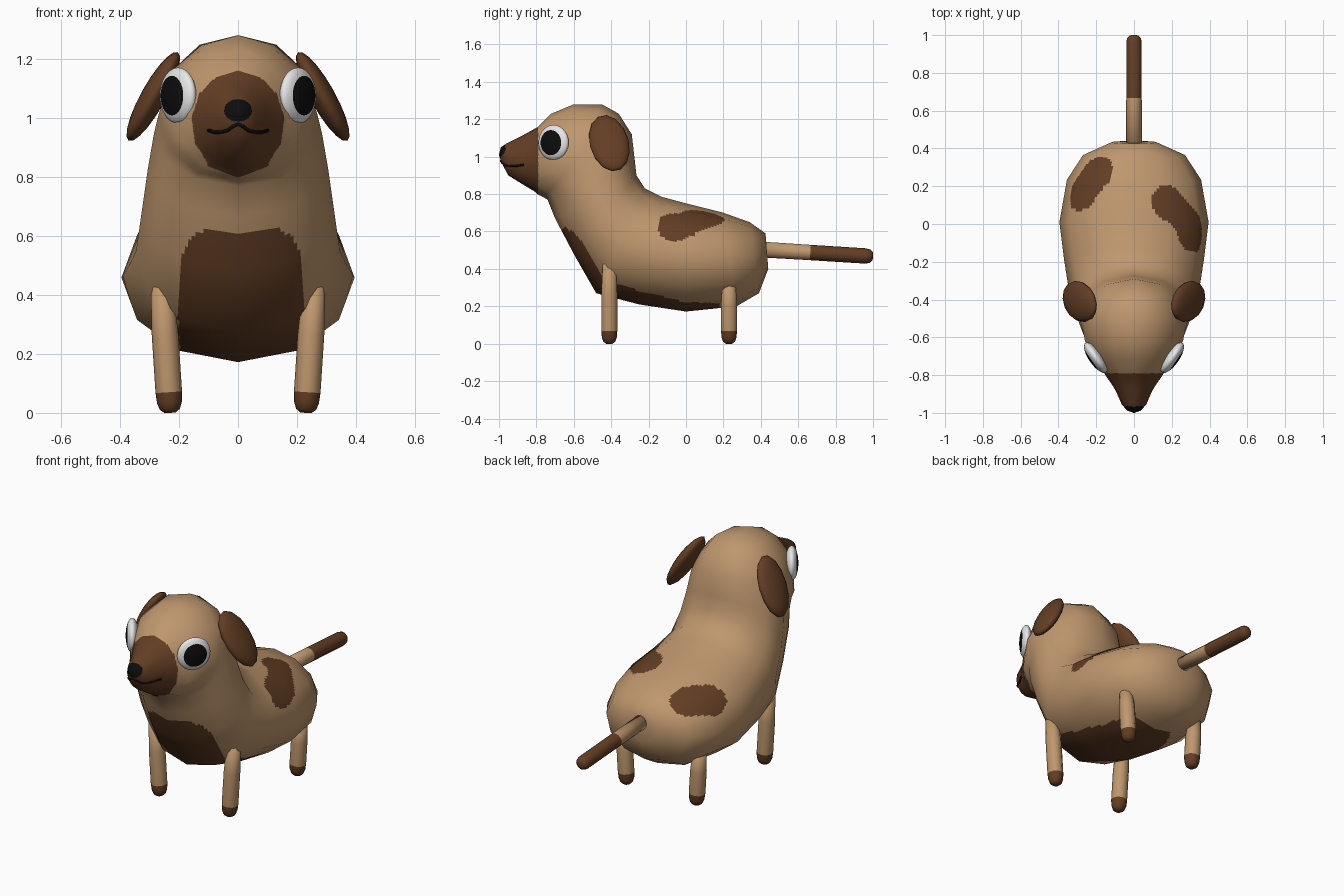
import bpy, bmesh, math
from mathutils import Vector, Matrix
from mathutils.bvhtree import BVHTree
from mathutils.geometry import intersect_point_line

if "Cube" in bpy.data.objects:
    bpy.data.objects.remove(bpy.data.objects["Cube"])


def material(name, rgb):
    m = bpy.data.materials.new(name)
    m.diffuse_color = (*rgb, 1)
    m.use_nodes = True
    m.node_tree.nodes["Principled BSDF"].inputs["Base Color"].default_value = m.diffuse_color
    return m


TAN = material("tan fur", (0.52, 0.31, 0.155))
BROWN = material("brown fur", (0.125, 0.048, 0.018))
BLACK = material("black", (0.004, 0.004, 0.004))
WHITE = material("eye white", (0.85, 0.85, 0.85))


def make_object(name, verts, faces, mats, indices=None):
    me = bpy.data.meshes.new(name)
    me.from_pydata([tuple(v) for v in verts], [], faces)
    bm = bmesh.new()
    bm.from_mesh(me)
    bmesh.ops.recalc_face_normals(bm, faces=bm.faces)
    bm.to_mesh(me)
    bm.free()
    for m in mats:
        me.materials.append(m)
    for k, p in enumerate(me.polygons):
        p.use_smooth = True
        if indices:
            p.material_index = indices[k]
    ob = bpy.data.objects.new(name, me)
    bpy.context.collection.objects.link(ob)
    return ob


def grid_faces(rows, cols):
    """Quads round a closed tube, with both ends capped."""
    f = [(i * cols + j, i * cols + (j + 1) % cols,
          (i + 1) * cols + (j + 1) % cols, (i + 1) * cols + j)
         for i in range(rows - 1) for j in range(cols)]
    last = (rows - 1) * cols
    return f + [tuple(range(cols))[::-1], tuple(range(last, last + cols))]


def tube(name, points, radii, mats, rule=lambda c: 0, sides=10):
    pts = [Vector(p) for p in points]
    verts = []
    for k, p in enumerate(pts):
        t = pts[min(k + 1, len(pts) - 1)] - pts[max(k - 1, 0)]
        q = Vector((0, 0, 1)).rotation_difference(t)
        for j in range(sides):
            a = math.tau * j / sides
            verts.append(p + q @ Vector((math.cos(a), math.sin(a), 0)) * radii[k])
    faces = grid_faces(len(pts), sides)
    idx = [rule(sum((verts[v] for v in f), Vector()) / len(f)) for f in faces]
    return make_object(name, verts, faces, mats, idx)


# Body, head and muzzle: rings of (top y, top z, bottom y, bottom z, half width)
RINGS = [
    (.432, .505, .432, .495, .005), (.425, .59, .44, .40, .12),
    (.34, .65, .39, .27, .27), (.20, .70, .27, .20, .355),
    (.02, .745, 0, .172, .395), (-.13, .785, -.25, .21, .37),
    (-.22, .83, -.48, .27, .345), (-.265, .90, -.60, .48, .325),
    (-.275, .99, -.70, .67, .305), (-.29, 1.12, -.74, .77, .285),
    (-.36, 1.23, -.765, .785, .27), (-.45, 1.28, -.785, .795, .26),
    (-.60, 1.28, -.795, .80, .222), (-.72, 1.23, -.805, .81, .175),
    (-.79, 1.16, -.82, .82, .148), (-.88, 1.11, -.87, .85, .10),
    (-.96, 1.07, -.95, .90, .065), (-.99, 1.05, -.985, .965, .037),
    (-1.0, 1.012, -1.0, 1.008, .002)]
SIDES, CUTS = 12, 12

coarse = []
for ty, tz, by, bz, w in RINGS:
    top, bot = Vector((0, ty, tz)), Vector((0, by, bz))
    for j in range(SIDES):
        a = math.tau * j / SIDES
        coarse.append((top + bot) / 2 + (top - bot) / 2 * math.cos(a)
                      + Vector((w * math.sin(a), 0, 0)))
base = bmesh.new()
bv = [base.verts.new(v) for v in coarse]
for f in grid_faces(len(RINGS), SIDES):
    base.faces.new([bv[k] for k in f])
bmesh.ops.recalc_face_normals(base, faces=base.faces)
base.normal_update()
normals = [v.normal.copy() for v in bv]
base.free()


def blend(data, i, j):
    """Bilinear sample of the coarse ring grid."""
    i0, j0 = min(int(i), len(RINGS) - 2), int(j)
    u, v = i - i0, j - j0
    a, b = j0 % SIDES, (j0 + 1) % SIDES
    lo = data[i0 * SIDES + a].lerp(data[i0 * SIDES + b], v)
    hi = data[(i0 + 1) * SIDES + a].lerp(data[(i0 + 1) * SIDES + b], v)
    return lo.lerp(hi, u)


# Back spots as capsules: start, end, radius
SPOTS = [((-.205, .28, .64), (-.285, .165, .62), .095),
         ((.30, -.06, .62), (.29, -.01, .64), .095),
         ((.24, .06, .67), (.18, .12, .69), .09)]


def in_spot(c):
    for a, b, r in SPOTS:
        a, b = Vector(a), Vector(b)
        t = max(0, min(1, intersect_point_line(c, a, b)[1]))
        if (c - a.lerp(b, t)).length < r:
            return True
    return False


def coat(c, i, j):
    if c.y < -.9 and (c.x / .047) ** 2 + ((c.z - 1.025) / .038) ** 2 < 1:
        return 2                                     # nose
    if c.y < -.79 or in_spot(c):
        return 1                                     # muzzle and back spots
    lower = SIDES / 4 < j < SIDES * 3 / 4
    if lower and ((i - 5.5) / 2.2) ** 4 + ((c.x - .01) / .212) ** 4 < 1:
        return 1                                     # chest and belly
    return 0


rows, cols = (len(RINGS) - 1) * CUTS + 1, SIDES * CUTS
params = [(i / CUTS, j / CUTS) for i in range(rows) for j in range(cols)]
verts = [blend(coarse, *p) for p in params]
faces = grid_faces(rows, cols)
half = .5 / CUTS
index = [coat(sum((verts[k] for k in f), Vector()) / len(f),
              params[f[0]][0] + half, params[f[0]][1] + half) for f in faces]
body = make_object("body", verts, faces, [TAN, BROWN, BLACK], index)
body.data.normals_split_custom_set_from_vertices(
    [tuple(blend(normals, *p).normalized()) for p in params])

# Mouth: thin line laid on the muzzle
tree = BVHTree.FromPolygons(verts, faces)
half_mouth = [(.10, .957), (.08, .951), (.055, .952), (.035, .957), (.018, .97)]
line = [(-x, z) for x, z in half_mouth] + [(0, .979)] + half_mouth[::-1]
path = []
for x, z in line:
    hit = tree.ray_cast(Vector((x, -2, z)), Vector((0, 1, 0)))[0]
    path.append(hit if hit else Vector((x, -.9, z)))
tube("mouth", path, [.006] * len(path), [BLACK], sides=6)


def ellipsoid(name, centre, axes, radii, mats, segs, rings, rule=lambda p: 0):
    """Sphere whose local x, y, z follow the given axes; rule sees unit positions."""
    bm = bmesh.new()
    bmesh.ops.create_uvsphere(bm, u_segments=segs, v_segments=rings, radius=1)
    for f in bm.faces:
        f.material_index = rule(f.calc_center_median())
        f.smooth = True
    rot = Matrix([a.normalized() for a in axes]).transposed()
    for v in bm.verts:
        v.co = Vector(centre) + rot @ Vector([c * r for c, r in zip(v.co, radii)])
    bmesh.ops.recalc_face_normals(bm, faces=bm.faces)
    me = bpy.data.meshes.new(name)
    bm.to_mesh(me)
    bm.free()
    for m in mats:
        me.materials.append(m)
    ob = bpy.data.objects.new(name, me)
    bpy.context.collection.objects.link(ob)


for s, side in ((-1, "left"), (1, "right")):
    # Eyes with a round pupil on the outer cap
    n, up = Vector((s * .82, -.57, 0)), Vector((0, 0, 1))
    ellipsoid(f"{side}_eye", (s * .203, -.708, 1.075), (n.cross(up), up, n),
              (.095, .095, .036), [WHITE, BLACK], 28, 24,
              lambda p: 1 if p.z > 0 and math.hypot(p.x, p.y) < .70 else 0)

    # Floppy ears
    long = Vector((s * .15, .07, -.27)).normalized()
    wide = Vector((0, 1, 0))
    wide = (wide - long * wide.dot(long)).normalized()
    ellipsoid(f"{side}_ear", (s * .287, -.41, 1.072), (long, wide, long.cross(wide)),
              (.175, .105, .042), [BROWN], 14, 10)

    # Legs with brown paws
    for part, y, top in (("front", -.41, .46), ("hind", .23, .34)):
        zs = (0, .012, .035, .07, .07 + (top - .07) * .5, top)
        tube(f"{part}_{side}_leg",
             [(s * (.23 + .03 * z / .46), y, z) for z in zs],
             (.018, .034, .042, .045, .045, .036), [TAN, BROWN],
             lambda c: 1 if c.z < .07 else 0)

# Tail with a brown end
tail_y = (.38, .665, .96, .985, .998, 1.0)
tube("tail", [(0, y, .502 - .062 * (y - .43)) for y in tail_y],
     (.042, .041, .041, .036, .022, .01), [TAN, BROWN],
     lambda c: 1 if c.y > .665 else 0, sides=12)
